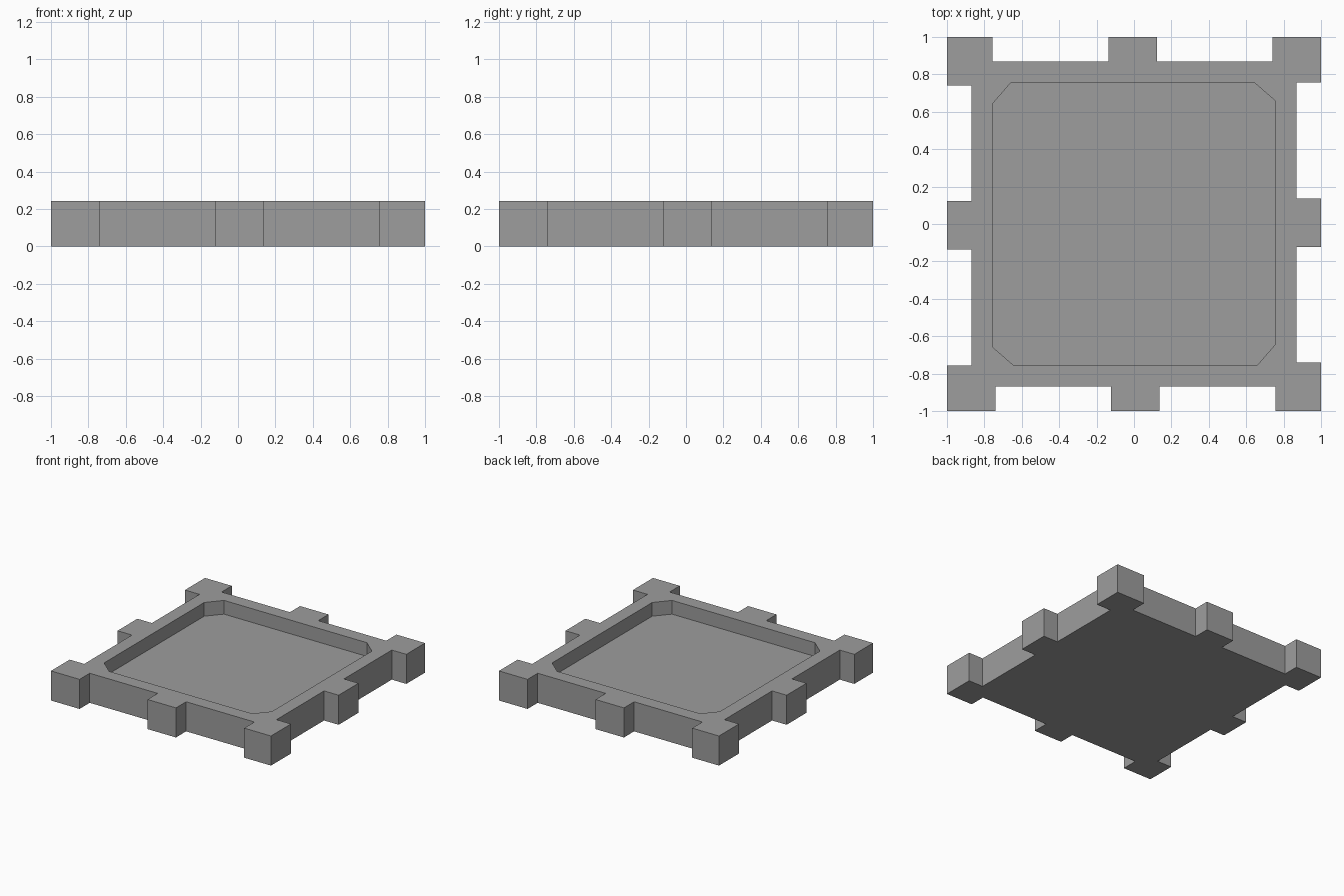
import bpy
import bmesh
from mathutils import Matrix, Vector

HEIGHT = 0.243
FLOOR = 0.13

cube = bpy.data.objects.get("Cube")
if cube:
    bpy.data.objects.remove(cube, do_unlink=True)

grey = bpy.data.materials.new("matte grey")
grey.use_nodes = True
colour = (0.34, 0.34, 0.34, 1)
grey.diffuse_color = colour
grey.node_tree.nodes["Principled BSDF"].inputs["Base Color"].default_value = colour


def four_sided(side):
    """Repeat one side's points around the centre in quarter turns."""
    return [Matrix.Rotation(turn * 1.5707963, 2) @ Vector(p)
            for turn in range(4) for p in side]


def prism(name, outline, bottom, top):
    """Extrude a flat outline between two heights."""
    bm = bmesh.new()
    face = bm.faces.new([bm.verts.new((p.x, p.y, bottom)) for p in outline])
    up = bmesh.ops.extrude_face_region(bm, geom=[face], use_keep_orig=True)
    moved = [v for v in up["geom"] if isinstance(v, bmesh.types.BMVert)]
    bmesh.ops.translate(bm, verts=moved, vec=(0, 0, top - bottom))
    bmesh.ops.recalc_face_normals(bm, faces=bm.faces)
    mesh = bpy.data.meshes.new(name)
    bm.to_mesh(mesh)
    bm.free()
    mesh.materials.append(grey)
    obj = bpy.data.objects.new(name, mesh)
    bpy.context.collection.objects.link(obj)
    return obj


# Tile body: corner blocks and a middle tab on each side
EDGE, INSET = -1.0, -0.868
body_side = [(-1, EDGE), (-0.74, EDGE), (-0.74, INSET), (-0.122, INSET),
             (-0.122, EDGE), (0.136, EDGE), (0.136, INSET), (0.757, INSET),
             (0.757, EDGE)]
tile = prism("tray_tile", four_sided(body_side), 0, HEIGHT)

# Recessed tray with clipped corners
pocket_side = [(-0.642, -0.757), (0.657, -0.757)]
cutter = prism("tray_cutter", four_sided(pocket_side), FLOOR, HEIGHT + 0.2)
cutter.hide_render = True

cut = tile.modifiers.new("tray recess", "BOOLEAN")
cut.operation = "DIFFERENCE"
cut.solver = "EXACT"
cut.object = cutter
bpy.context.view_layer.objects.active = tile
bpy.ops.object.modifier_apply(modifier=cut.name)
bpy.data.objects.remove(cutter, do_unlink=True)
